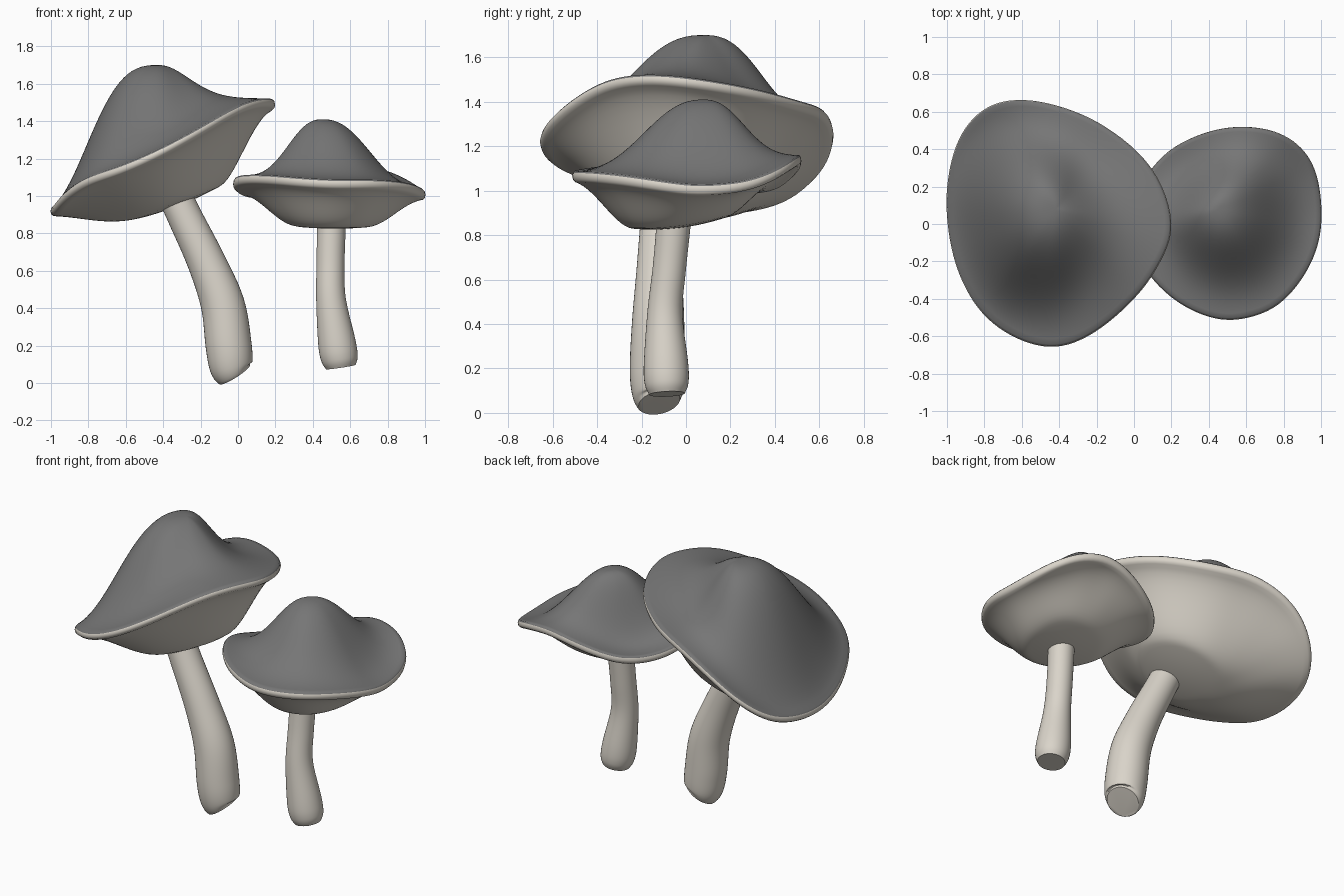
import bpy, bmesh, math
from mathutils import Vector

if "Cube" in bpy.data.objects:
    bpy.data.objects.remove(bpy.data.objects["Cube"])

def make_mat(name, col):
    m = bpy.data.materials.new(name)
    m.diffuse_color = (*col, 1)
    m.use_nodes = True
    m.node_tree.nodes["Principled BSDF"].inputs["Base Color"].default_value = m.diffuse_color
    return m

GREY = make_mat("cap_grey", (0.18, 0.18, 0.18))
CREAM = make_mat("cream", (0.70, 0.66, 0.59))

def catmull(p0, p1, p2, p3, t):
    return [0.5 * (2*b + (c-a)*t + (2*a-5*b+4*c-d)*t*t + (3*b-a-3*c+d)*t**3)
            for a, b, c, d in zip(p0, p1, p2, p3)]

def smooth(pts, n, closed):
    out, k = [], len(pts)
    get = (lambda i: pts[i % k]) if closed else (lambda i: pts[min(max(i, 0), k-1)])
    for i in range(k if closed else k-1):
        out += [catmull(get(i-1), get(i), get(i+1), get(i+2), j/n) for j in range(n)]
    return out if closed else out + [list(pts[-1])]

def finish(bm, name, mats, angle):
    bmesh.ops.recalc_face_normals(bm, faces=bm.faces)
    me = bpy.data.meshes.new(name)
    bm.to_mesh(me)
    bm.free()
    for m in mats:
        me.materials.append(m)
    ob = bpy.data.objects.new(name, me)
    bpy.context.collection.objects.link(ob)
    bpy.ops.object.select_all(action='DESELECT')
    ob.select_set(True)
    bpy.context.view_layer.objects.active = ob
    bpy.ops.object.shade_smooth_by_angle(angle=math.radians(angle))

def bridge(bm, a, b, mat=0):
    n = len(a)
    for i in range(n):
        bm.faces.new((a[i], a[(i+1) % n], b[(i+1) % n], b[i])).material_index = mat

# Cap: bell-shaped top, rolled lip and bulging underside hung from a wavy rim
def cap(name, rim, peak, belly, width, power, floor, flare):
    bm = bmesh.new()
    rim = [Vector(p) for p in smooth(rim, 6, True)]
    for _ in range(6):  # soften the rim curve slightly
        rim = [(rim[i-1] + 2*rim[i] + rim[(i+1) % len(rim)]) / 4 for i in range(len(rim))]
    c, u = Vector(peak), Vector((*belly, 0))
    dirs = [(r - c).to_2d().normalized() for r in rim]

    def ring(fn):
        return [bm.verts.new(fn(r, d)) for r, d in zip(rim, dirs)]

    def top(t):
        def fn(r, d):
            w = math.exp(-(t / width(d)) ** power(d)) * (1 - t**6)
            p = c.lerp(r, t * 0.985)
            p.z = r.z + 0.012 + (c.z - r.z - 0.012) * w
            return p
        return fn

    def lip(t, dz):
        def fn(r, d):
            p = c.lerp(r, t)
            p.z = r.z + dz
            return p
        return fn

    def under(t):
        def fn(r, d):
            def rise(q):
                s = max(0, (q - flare(d)) / (1.08 - flare(d)))
                return s * s * (3 - 2 * s)
            p = u.lerp(r, t * 0.975)
            f = floor(p.x, p.y)
            p.z = f + (r.z - 0.037 - f) * rise(t) / rise(1)
            return p
        return fn

    n = 24
    rows = [ring(top(i / n)) for i in range(1, n+1)]
    rows += [ring(lip(*q)) for q in ((0.997, 0.004), (1.003, -0.011), (0.996, -0.027))]
    rows += [ring(under(i / n)) for i in range(n, 0, -1)]
    for i in range(len(rows) - 1):
        bridge(bm, rows[i], rows[i+1], 0 if i < n else 1)
    for row, p, m in ((rows[0], c, 0), (rows[-1], (u.x, u.y, floor(u.x, u.y)), 1)):
        v = bm.verts.new(p)
        for i in range(len(row)):
            bm.faces.new((row[i], row[(i+1) % len(row)], v)).material_index = m
    finish(bm, name, (GREY, CREAM), 80)

# Stem: round tube with varying radius along a curved path (x, y, z, radius)
def stem(name, path):
    bm = bmesh.new()
    pts = smooth(path, 6, False)
    rows = []
    for i, p in enumerate(pts):
        a, b = pts[max(i-1, 0)], pts[min(i+1, len(pts)-1)]
        tan = (Vector(b[:3]) - Vector(a[:3])).normalized()
        u = Vector((0, 1, 0)).cross(tan).normalized()
        v = tan.cross(u)
        rows.append([bm.verts.new(Vector(p[:3]) + p[3] * (u*math.cos(q) + v*math.sin(q)))
                     for q in (k * math.tau / 40 for k in range(40))])
    for a, b in zip(rows, rows[1:]):
        bridge(bm, a, b)
    bm.faces.new(rows[0])
    bm.faces.new(rows[-1])
    finish(bm, name, (CREAM,), 45)

# Large leaning mushroom
cap("large_cap",
    [(0.207, 0, 1.5), (0.1, 0.3, 1.45), (-0.15, 0.52, 1.39), (-0.4, 0.63, 1.35),
     (-0.63, 0.665, 1.25), (-0.81, 0.61, 1.11), (-0.94, 0.45, 0.98), (-1, 0.2, 0.93),
     (-0.99, -0.05, 0.94), (-0.93, -0.28, 1.01), (-0.81, -0.48, 1.09), (-0.63, -0.61, 1.15),
     (-0.42, -0.66, 1.24), (-0.21, -0.58, 1.35), (0, -0.4, 1.47), (0.13, -0.22, 1.51)],
    (-0.42, 0.08, 1.7), (-0.38, 0.02),
    lambda d: 0.56 - 0.2 * d.x - 0.04 * d.y,
    lambda d: 2.4 - 0.5 * d.x,
    lambda x, y: 0.935 + 0.37 * (x + 0.35) + 0.35 * (x + 0.35) ** 2 + 0.4 * y * y,
    lambda d: 0.35 + 0.16 * d.x)
stem("large_stem",
     [(-0.016, -0.12, 0.047, 0.095), (-0.036, -0.127, 0.087, 0.115), (-0.05, -0.13, 0.2, 0.123),
      (-0.082, -0.125, 0.42, 0.117), (-0.17, -0.12, 0.65, 0.102), (-0.29, -0.11, 0.9, 0.092),
      (-0.36, -0.1, 1.05, 0.09)])

# Small upright mushroom
cap("small_cap",
    [(-0.03, 0, 1.075), (0.02, -0.18, 1.1), (0.16, -0.36, 1.1), (0.34, -0.475, 1.085),
     (0.53, -0.515, 1.075), (0.75, -0.45, 1.075), (0.9, -0.29, 1.06), (0.98, -0.12, 1.035),
     (1.003, 0.05, 1.015), (0.98, 0.25, 1.03), (0.91, 0.39, 1.075), (0.78, 0.485, 1.13),
     (0.6, 0.52, 1.15), (0.4, 0.495, 1.1), (0.18, 0.39, 1.03), (0.03, 0.2, 1.03)],
    (0.45, 0.08, 1.41), (0.52, -0.05),
    lambda d: 0.53 + 0.05 * d.x - 0.03 * d.y,
    lambda d: 2.4,
    lambda x, y: 0.825 + 0.5 * (y + 0.15) ** 2 + 0.25 * (x - 0.52) ** 2,
    lambda d: 0.42)
stem("small_stem",
     [(0.55, -0.085, 0.085, 0.08), (0.543, -0.087, 0.13, 0.098), (0.528, -0.09, 0.22, 0.1),
      (0.497, -0.095, 0.45, 0.079), (0.495, -0.075, 0.65, 0.075), (0.5, -0.055, 0.86, 0.077),
      (0.5, -0.05, 0.95, 0.077)])
